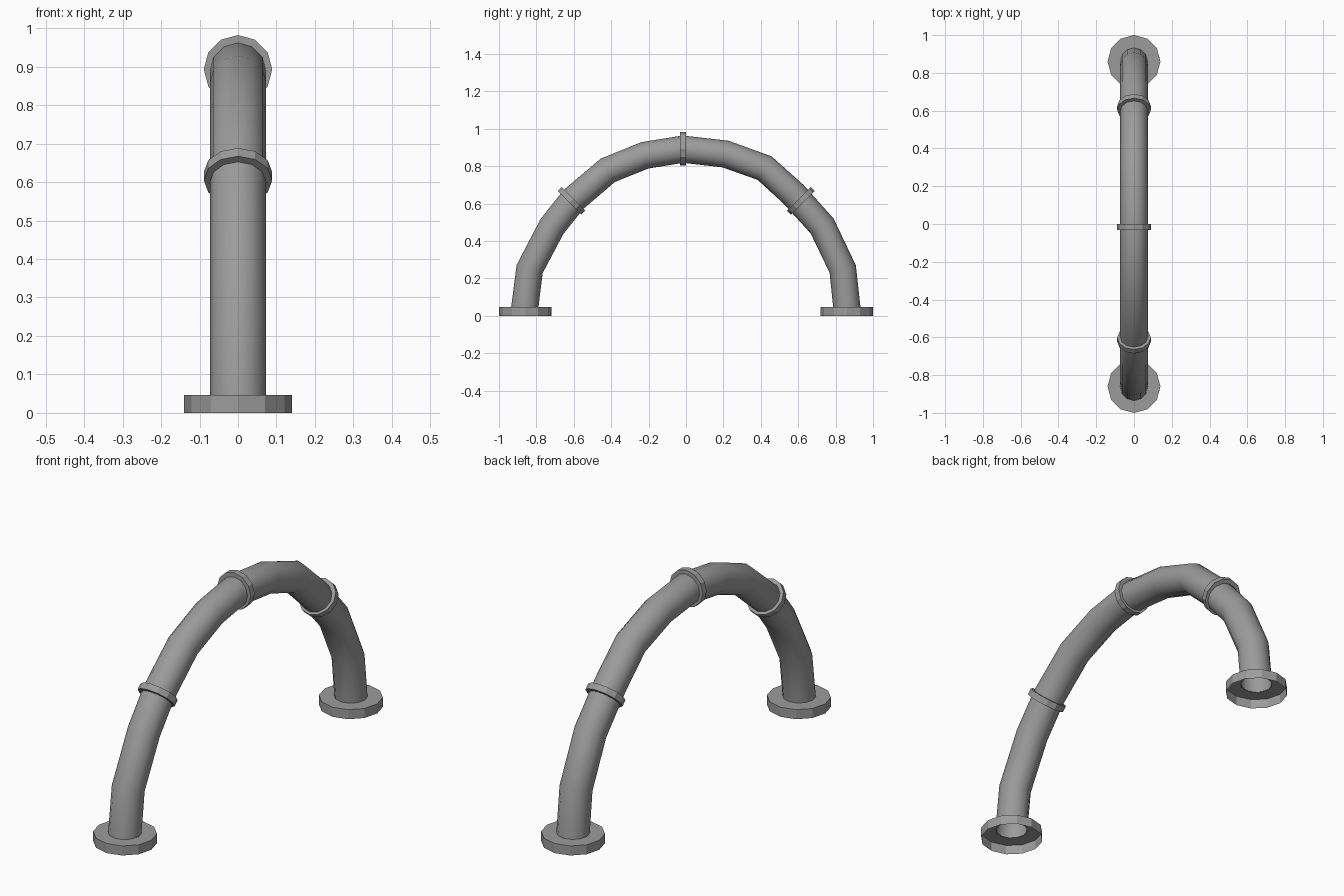
import bpy, bmesh, math
from mathutils import Vector

SIDES = 12
X = Vector((1, 0, 0))

cube = bpy.data.objects.get("Cube")
if cube:
    bpy.data.objects.remove(cube)

steel = bpy.data.materials.new("grey steel")
steel.use_nodes = True
steel.diffuse_color = (0.33, 0.33, 0.33, 1)
steel.node_tree.nodes["Principled BSDF"].inputs["Base Color"].default_value = (0.33, 0.33, 0.33, 1)


def loft(name, sections, closed=False, smooth=False):
    """Skin circles given as (centre, axis, radius), lying across the arch plane."""
    bm = bmesh.new()
    loops = []
    for centre, axis, radius in sections:
        out = X.cross(axis.normalized())
        angles = [2 * math.pi * i / SIDES for i in range(SIDES)]
        loops.append([bm.verts.new(centre + radius * (math.cos(a) * out + math.sin(a) * X))
                      for a in angles])
    pairs = list(zip(loops, loops[1:]))
    if closed:
        pairs.append((loops[-1], loops[0]))
    for a, b in pairs:
        for i in range(SIDES):
            j = (i + 1) % SIDES
            bm.faces.new((a[i], a[j], b[j], b[i]))
    # Sections run along the axis, so the first wall shows which way is out
    bm.normal_update()
    face = bm.faces[:][0]
    if face.normal.dot(face.calc_center_median() - sections[0][0]) < 0:
        bmesh.ops.reverse_faces(bm, faces=bm.faces[:])
    mesh = bpy.data.meshes.new(name)
    bm.to_mesh(mesh)
    bm.free()
    mesh.materials.append(steel)
    obj = bpy.data.objects.new(name, mesh)
    bpy.context.collection.objects.link(obj)
    if smooth:
        bpy.ops.object.select_all(action='DESELECT')
        obj.select_set(True)
        bpy.context.view_layer.objects.active = obj
        bpy.ops.object.shade_smooth_by_angle(angle=math.radians(40))
    return obj


# Arched pipe: centre line as (y, z)
path = [Vector((0, y, z)) for y, z in (
    (-0.862, 0.045), (-0.836, 0.25), (-0.717, 0.477), (-0.602, 0.622),
    (-0.418, 0.778), (-0.22, 0.858), (-0.016, 0.891), (0.211, 0.865),
    (0.42, 0.79), (0.575, 0.65), (0.728, 0.48), (0.838, 0.25), (0.86, 0.045))]
sections = []
for i, p in enumerate(path):
    if i == 0:
        axis = Vector((0, 0, 1))
    elif i == len(path) - 1:
        axis = Vector((0, 0, -1))
    else:
        axis = (p - path[i - 1]).normalized() + (path[i + 1] - p).normalized()
    sections.append((p, axis, 0.073))
loft("arched_pipe", sections, smooth=True)

# Collars around the pipe
for name, y, z, tilt in (("front_collar", -0.612, 0.615, 45),
                         ("top_collar", -0.016, 0.893, 0),
                         ("back_collar", 0.614, 0.615, -45)):
    centre = Vector((0, y, z))
    t = math.radians(tilt)
    axis = Vector((0, math.cos(t), math.sin(t)))
    a, b = centre - axis * 0.015, centre + axis * 0.015
    loft(name, [(a, axis, 0.089), (b, axis, 0.089), (b, axis, 0.068), (a, axis, 0.068)],
         closed=True)

# Foot flanges, hollow underneath
for name, y in (("front_flange", -0.86), ("back_flange", 0.86)):
    up = Vector((0, 0, 1))
    low, high = Vector((0, y, 0)), Vector((0, y, 0.046))
    loft(name, [(low, up, 0.14), (high, up, 0.14), (high, up, 0.07)])
